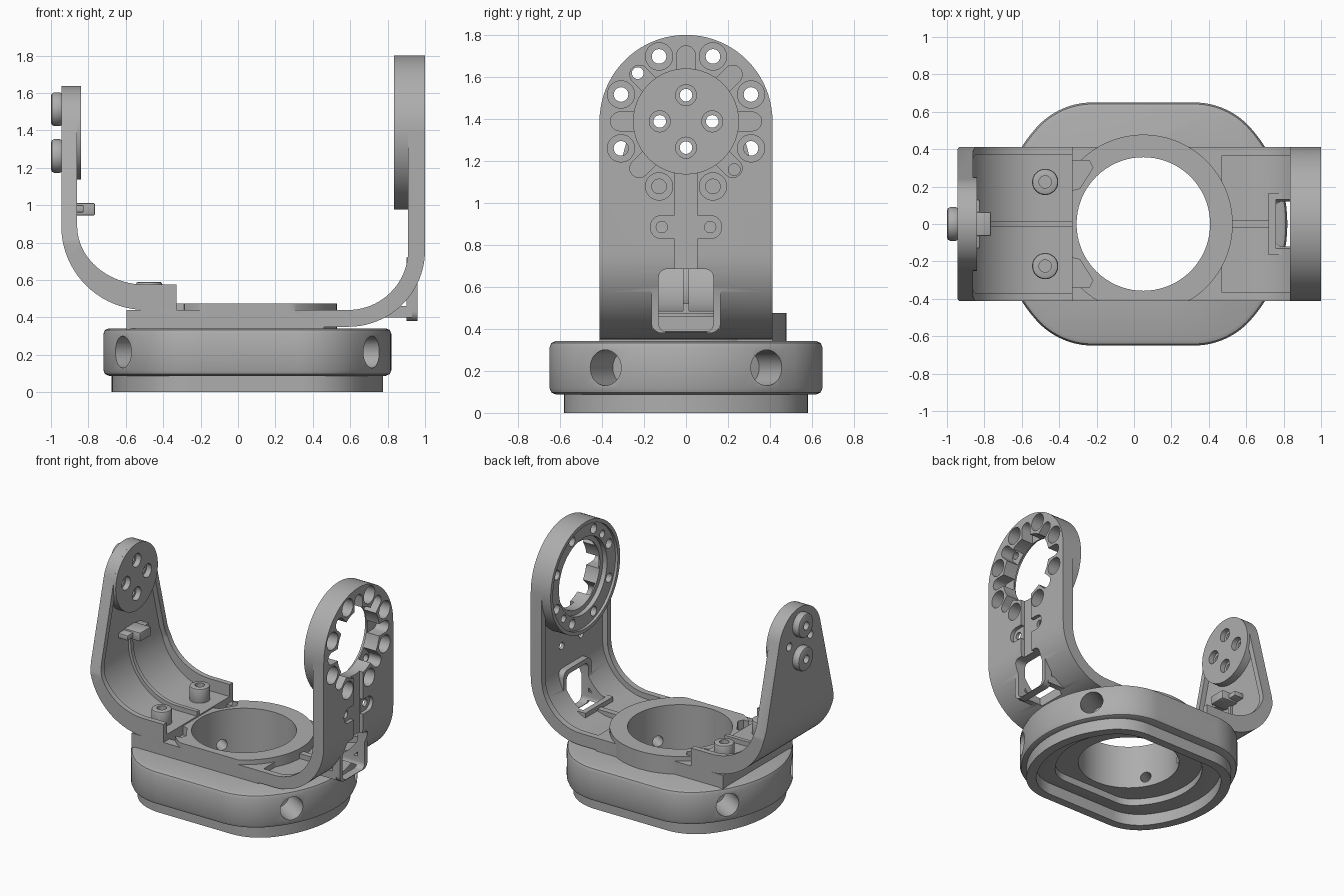
import bpy, bmesh
from math import sin, cos, pi, radians, sqrt, atan2
from mathutils import Matrix

if "Cube" in bpy.data.objects:
    bpy.data.objects.remove(bpy.data.objects["Cube"])

grey = bpy.data.materials.new("machined grey")
grey.use_nodes = True
grey.diffuse_color = (0.42, 0.42, 0.42, 1)
grey.node_tree.nodes["Principled BSDF"].inputs["Base Color"].default_value = (0.42, 0.42, 0.42, 1)

parts = []
CX = 0.05       # axis of the bore
HALF = 0.412    # half width of the yoke
HUB = 1.388     # height of the pivot axis


def arc(cx, cy, rx, ry, a0, a1, n=16):
    steps = [radians(a0 + (a1 - a0) * i / n) for i in range(n + 1)]
    return [(cx + rx * cos(a), cy + ry * sin(a)) for a in steps]


def circle(cx, cy, r, n=56):
    return arc(cx, cy, r, r, 0, 360 - 360 / n, n - 1)


def rect(a0, a1, b0, b1):
    return [(a0, b0), (a1, b0), (a1, b1), (a0, b1)]


def round_rect(a0, a1, b0, b1, r):
    return (arc(a1 - r, b1 - r, r, r, 0, 90, 6) + arc(a0 + r, b1 - r, r, r, 90, 180, 6)
            + arc(a0 + r, b0 + r, r, r, 180, 270, 6) + arc(a1 - r, b0 + r, r, r, 270, 360, 6))


def prism(name, pts, axis, lo, hi):
    """Extrude a 2D outline along an axis."""
    place = {"x": lambda p, h: (h, *p), "y": lambda p, h: (p[0], h, p[1]), "z": lambda p, h: (*p, h)}[axis]
    bm = bmesh.new()
    low = [bm.verts.new(place(p, lo)) for p in pts]
    top = [bm.verts.new(place(p, hi)) for p in pts]
    bm.faces.new(low)
    bm.faces.new(top)
    for i in range(len(pts)):
        j = (i + 1) % len(pts)
        bm.faces.new((low[i], low[j], top[j], top[i]))
    bmesh.ops.recalc_face_normals(bm, faces=bm.faces)
    mesh = bpy.data.meshes.new(name)
    bm.to_mesh(mesh)
    bm.free()
    mesh.materials.append(grey)
    obj = bpy.data.objects.new(name, mesh)
    bpy.context.collection.objects.link(obj)
    return obj


def bake(obj):
    bpy.context.view_layer.update()
    dg = bpy.context.evaluated_depsgraph_get()
    mesh = bpy.data.meshes.new_from_object(obj.evaluated_get(dg))
    obj.modifiers.clear()
    obj.data = mesh
    return obj


def combine(obj, *others, op="DIFFERENCE"):
    for other in others:
        mod = obj.modifiers.new("combine", "BOOLEAN")
        mod.operation, mod.solver, mod.object = op, "EXACT", other
        bake(obj)
        bpy.data.objects.remove(other)
    return obj


def bevel(obj, width, segments=2):
    mod = obj.modifiers.new("bevel", "BEVEL")
    mod.width, mod.segments, mod.limit_method = width, segments, "ANGLE"
    mod.angle_limit = radians(40)
    return bake(obj)


def keep(obj):
    parts.append(obj)
    return obj


def flat_round(r, h, fillet):
    """Circle flattened at y = +-h with filleted corners."""
    a, b = sqrt((r - fillet) ** 2 - (h - fillet) ** 2), h - fillet
    t = atan2(b, a) * 180 / pi
    return (arc(CX, 0, r, r, -t, t, 24) + arc(CX + a, b, fillet, fillet, t, 90)[1:]
            + arc(CX - a, b, fillet, fillet, 90, 180 - t)
            + arc(CX, 0, r, r, 180 - t, 180 + t, 24)[1:]
            + arc(CX - a, -b, fillet, fillet, 180 + t, 270)[1:]
            + arc(CX + a, -b, fillet, fillet, 270, 360 - t)[:-1])


def l_band(s, xe, xv, zf, r, outer, inner, top):
    """Side profile of a bent arm, between two depths below its outer skin."""
    cx, cz = xv - r, zf + r
    o, i = outer, inner
    out = [(xe, zf + o)] + arc(cx, cz, r - o, r - o, -90, 0, 20) + [(xv - o, top)]
    back = [(xv - i[0], top)] + arc(cx, cz, r - i[0], r - i[1], 0, -90, 20) + [(xe, zf + i[1])]
    return [(s * x, z) for x, z in out + back]


def bore():
    return prism("bore_cutter", circle(CX, 0, 0.357, 72), "z", -0.2, 0.8)


def radial_holes(obj):
    for a in (30, 150, 210, 330):
        turn = Matrix.Translation((CX, 0, 0)) @ Matrix.Rotation(radians(a), 4, "Z")
        for r, lo in ((0.085, 0.55), (0.04, 0.3)):
            c = prism("hole_cutter", circle(0, 0.215, r, 32), "x", lo, 1)
            c.data.transform(turn)
            combine(obj, c)


# Base flange and hollow skirt
flange = bevel(prism("base_flange", flat_round(0.77, 0.65, 0.405), "z", 0.088, 0.342), 0.03)
combine(flange, prism("cavity", flat_round(0.52, 0.42, 0.2), "z", -0.1, 0.14), bore())
radial_holes(flange)
keep(flange)
skirt = prism("base_skirt", flat_round(0.725, 0.58, 0.35), "z", 0, 0.1)
keep(combine(skirt, prism("cavity", flat_round(0.655, 0.515, 0.3), "z", -0.1, 0.2)))

# Deck and collar around the bore
deck = prism("deck", rect(-0.595, 0.46, -HALF, HALF), "z", 0.335, 0.44)
collar = prism("collar", [(x, max(y, -HALF)) for x, y in circle(CX, 0, 0.478, 96)], "z", 0.335, 0.475)
combine(deck, collar, op="UNION")
combine(deck, bore())
for s in (-1, 1):
    tri = [(-0.33, s * 0.18), (-0.29, s * 0.19), (-0.22, s * 0.3), (-0.24, s * 0.34), (-0.33, s * 0.34)]
    combine(deck, prism("corner_pocket", tri, "z", 0.41, 0.6))
keep(deck)

# Left bent arm with large hub ring
outline = [(HALF, 0.2)] + arc(0, HUB, HALF, HALF, 0, 180, 40) + [(-HALF, 0.2)]
arm = prism("left_arm", l_band(1, 0.42, 1, 0.35, 0.41, 0, (0.09, 0.09), 1.9), "y", -0.5, 0.5)
combine(arm, prism("outline", outline, "x", 0, 1.2), op="INTERSECT")
combine(arm, prism("pocket", l_band(1, 0.47, 1, 0.35, 0.41, 0.05, (0.15, 0.15), 1.2), "y", -0.367, 0.367))
combine(arm, prism("hub", circle(0, HUB, HALF, 80), "x", 0.835, 1.0),
        prism("window_frame", round_rect(-0.165, 0.165, 0.38, 0.72, 0.05), "x", 0.9, 0.96),
        prism("frame_lip", rect(0.72, 0.93, -0.165, 0.165), "z", 0.4, 0.46), op="UNION")
combine(arm, prism("window", round_rect(-0.13, 0.13, 0.385, 0.685, 0.04), "x", 0.76, 1.1),
        prism("channel", rect(-0.055, 0.055, 0.66, 1.2), "x", 0.968, 1.1),
        prism("cross_slot", round_rect(-0.17, 0.17, 0.83, 0.94, 0.054), "x", 0.972, 1.1),
        prism("hub_bore", circle(0, HUB, 0.25, 64), "x", 0.7, 1.1),
        prism("hub_step", circle(0, HUB, 0.285, 64), "x", 0.7, 0.89),
        prism("hub_recess", circle(0, HUB, 0.385, 64), "x", 0.7, 0.855))
for s in (-1, 1):
    combine(arm, prism("screw_hole", circle(s * 0.115, 0.885, 0.027, 20), "x", 0.8, 1.1))
for k in range(8):
    a = radians(45 * k + 22.5)
    y, z = 0.335 * cos(a), HUB + 0.335 * sin(a)
    combine(arm, prism("counterbore", circle(y, z, 0.065, 28), "x", 0.91, 1.1),
            prism("bolt_hole", circle(y, z, 0.035, 20), "x", 0.7, 1.1))
    if k != 6:
        slot = prism("slot", [(0.2, -0.045)] + arc(0.315, 0, 0.045, 0.045, -90, 90, 10) + [(0.2, 0.045)],
                     "x", 0.9, 1.1)
        slot.data.transform(Matrix.Translation((0, 0, HUB)) @ Matrix.Rotation(radians(45 * k), 4, "X"))
        combine(arm, slot)
    if k in (3, 7):
        a = radians(45 * k)
        combine(arm, prism("pin_hole", circle(0.325 * cos(a), HUB + 0.325 * sin(a), 0.028, 20), "x", 0.7, 1.1))
keep(arm)
keep(prism("left_floor_rib", rect(0.5, 0.74, -0.022, 0.022), "z", 0.38, 0.437))


# Right tapered arm
def taper(margin):
    w = HALF - margin
    return [(w, 0.2), (w, 0.8)] + arc(0, HUB, 0.25 - margin, 0.25 - margin, 14.5, 165.5, 30) + [(-w, 0.8), (-w, 0.2)]


arm = prism("right_arm", l_band(-1, 0.33, 0.945, 0.44, 0.45, 0, (0.085, 0.135), 1.8), "y", -0.5, 0.5)
combine(arm, prism("outline", taper(0), "x", -1.2, 0), op="INTERSECT")
pocket = prism("pocket", l_band(-1, 0.2, 0.945, 0.44, 0.45, 0.045, (0.2, 0.2), 1.5), "y", -0.5, 0.5)
combine(pocket, prism("pocket_outline", taper(0.04), "x", -1.2, 0), op="INTERSECT")
combine(arm, pocket)
combine(arm, prism("pivot_disc", circle(0, HUB, 0.25, 64), "x", -0.945, -0.84), op="UNION")
for a in range(4):
    y, z = 0.125 * cos(a * pi / 2), HUB + 0.125 * sin(a * pi / 2)
    combine(arm, prism("counterbore", circle(y, z, 0.05, 28), "x", -0.88, -0.7),
            prism("bolt_hole", circle(y, z, 0.03, 20), "x", -1.1, -0.7))
keep(arm)
rib = l_band(-1, 0.33, 0.945, 0.44, 0.45, 0.03, (0.065, 0.08), 0.96)
keep(prism("right_arm_rib", rib, "y", -0.015, 0.015))
keep(bevel(prism("bracket_tongue", rect(-0.9, -0.765, -0.065, 0.065), "z", 0.945, 1.012), 0.008))
keep(bevel(prism("bracket_bar", rect(-0.91, -0.825, -0.13, 0.13), "z", 0.96, 1.0), 0.008))

# Screw bosses outside the pivot disc and on the arm foot
for i, s in enumerate((-1, 1)):
    z = HUB + s * 0.125
    boss = bevel(prism(("lower", "upper")[i] + "_pivot_boss", circle(0, z, 0.09, 40), "x", -1.0, -0.935), 0.018)
    keep(combine(boss, prism("socket", circle(0, z, 0.03, 24), "x", -1.1, -0.9)))
    y = s * 0.225
    boss = bevel(prism(("front", "back")[i] + "_foot_boss", circle(-0.475, y, 0.07, 40), "z", 0.46, 0.59), 0.012)
    keep(combine(boss, prism("socket", circle(-0.475, y, 0.033, 24), "z", 0.54, 0.7)))

# Smooth curved walls, keep machined edges
for obj in parts:
    bpy.ops.object.select_all(action="DESELECT")
    obj.select_set(True)
    bpy.context.view_layer.objects.active = obj
    bpy.ops.object.shade_smooth_by_angle(angle=radians(30))
